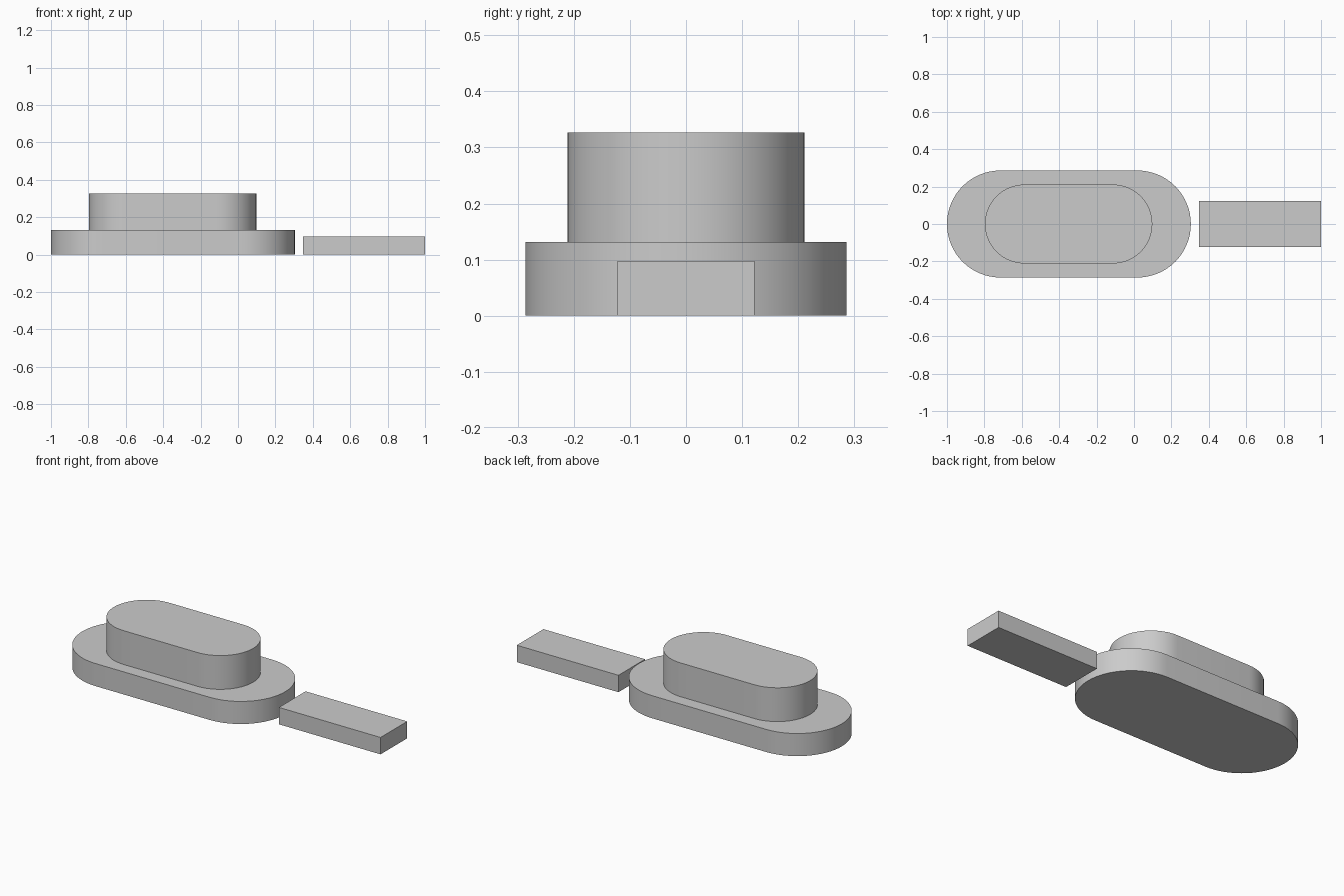
import bpy, bmesh, math

cube = bpy.data.objects.get("Cube")
if cube:
    bpy.data.objects.remove(cube, do_unlink=True)

grey = bpy.data.materials.new("plain grey")
grey.use_nodes = True
grey.diffuse_color = (0.6, 0.6, 0.6, 1)
grey.node_tree.nodes["Principled BSDF"].inputs["Base Color"].default_value = (0.6, 0.6, 0.6, 1)


def extrude_outline(name, outline, z0, z1):
    """Solid prism from a flat outline."""
    bm = bmesh.new()
    face = bm.faces.new([bm.verts.new((x, y, z0)) for x, y in outline])
    walls = bmesh.ops.extrude_face_region(bm, geom=[face], use_keep_orig=True)
    for v in walls["geom"]:
        if isinstance(v, bmesh.types.BMVert):
            v.co.z = z1
    bmesh.ops.recalc_face_normals(bm, faces=bm.faces)
    mesh = bpy.data.meshes.new(name)
    bm.to_mesh(mesh)
    bm.free()
    mesh.materials.append(grey)
    obj = bpy.data.objects.new(name, mesh)
    bpy.context.collection.objects.link(obj)
    return obj


def stadium(x0, x1, radius, steps=32):
    """Outline with straight sides and half-round ends."""
    points = []
    for centre, start in ((x1 - radius, -math.pi / 2), (x0 + radius, math.pi / 2)):
        for i in range(steps + 1):
            a = start + math.pi * i / steps
            points.append((centre + radius * math.cos(a), radius * math.sin(a)))
    return points


def shade(obj):
    bpy.ops.object.select_all(action='DESELECT')
    obj.select_set(True)
    bpy.context.view_layer.objects.active = obj
    bpy.ops.object.shade_smooth_by_angle(angle=math.radians(30))


# Wide lower slab and narrower upper block, both round-ended
shade(extrude_outline("base_slab", stadium(-1, 0.304, 0.286), 0, 0.131))
shade(extrude_outline("upper_block", stadium(-0.797, 0.098, 0.211), 0.131, 0.327))

# Separate rectangular bar beside the slab
bar = [(0.348, -0.122), (1, -0.122), (1, 0.122), (0.348, 0.122)]
extrude_outline("side_bar", bar, 0, 0.098)
